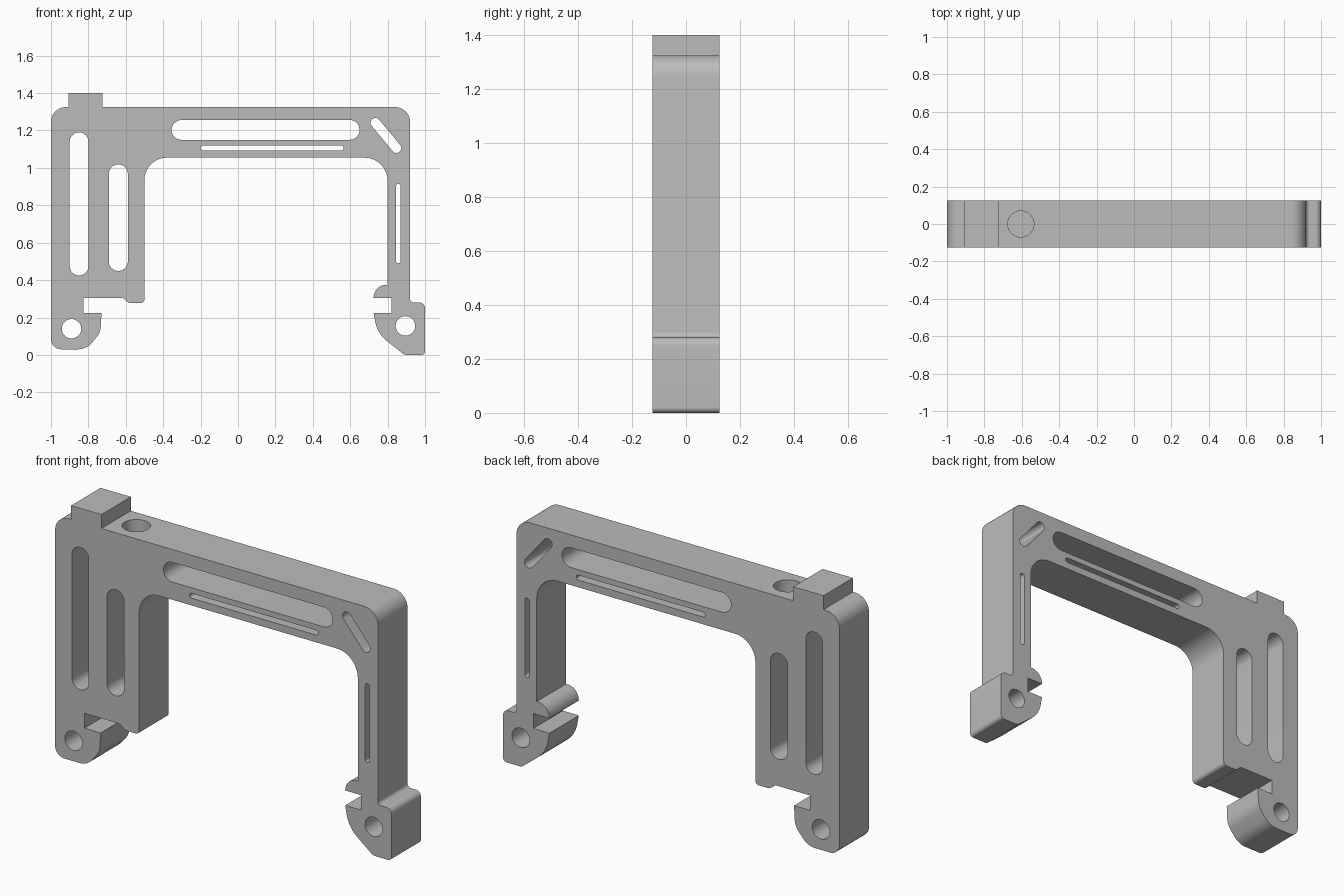
import bpy, bmesh, math
from mathutils import Vector, Matrix

cube = bpy.data.objects.get("Cube")
if cube:
    bpy.data.objects.remove(cube, do_unlink=True)

HALF = 0.125  # half of the frame depth

grey = bpy.data.materials.new("light grey")
grey.use_nodes = True
grey.diffuse_color = (0.5, 0.5, 0.5, 1)
grey.node_tree.nodes["Principled BSDF"].inputs["Base Color"].default_value = (0.5, 0.5, 0.5, 1)


def fillet(corners, steps=10):
    """Turn (x, z, radius) corners into a rounded outline."""
    out = []
    for i, (x, z, r) in enumerate(corners):
        p = Vector((x, z))
        if r == 0:
            out.append(p)
            continue
        a = (Vector(corners[i - 1][:2]) - p).normalized()
        b = (Vector(corners[(i + 1) % len(corners)][:2]) - p).normalized()
        half = a.angle(b) / 2
        centre = p + (a + b).normalized() * r / math.sin(half)
        start = p + a * r / math.tan(half) - centre
        end = p + b * r / math.tan(half) - centre
        sweep = math.atan2(start.x * end.y - start.y * end.x, start.dot(end))
        out += [centre + Matrix.Rotation(sweep * k / steps, 2) @ start for k in range(steps + 1)]
    return out


def slot(a, b, r, steps=16):
    """Outline of a round-ended slot from centre a to centre b."""
    a, b = Vector(a), Vector(b)
    ang = math.atan2(b.y - a.y, b.x - a.x)
    out = []
    for c, base in ((b, ang - math.pi / 2), (a, ang + math.pi / 2)):
        for k in range(steps + 1):
            t = base + math.pi * k / steps
            out.append(c + r * Vector((math.cos(t), math.sin(t))))
    return out


def circle(c, r, n=40):
    return [Vector(c) + r * Vector((math.cos(math.tau * k / n), math.sin(math.tau * k / n)))
            for k in range(n)]


def prism(name, outline, half):
    """Extrude an x-z outline along y."""
    bm = bmesh.new()
    face = bm.faces.new([bm.verts.new((p.x, -half, p.y)) for p in outline])
    ext = bmesh.ops.extrude_face_region(bm, geom=[face])
    verts = [v for v in ext["geom"] if isinstance(v, bmesh.types.BMVert)]
    bmesh.ops.translate(bm, verts=verts, vec=(0, 2 * half, 0))
    bmesh.ops.remove_doubles(bm, verts=bm.verts, dist=0.0005)
    bmesh.ops.recalc_face_normals(bm, faces=bm.faces)
    mesh = bpy.data.meshes.new(name)
    bm.to_mesh(mesh)
    bm.free()
    obj = bpy.data.objects.new(name, mesh)
    bpy.context.collection.objects.link(obj)
    return obj


# Frame outline, counter-clockwise from the lower left
outline = fillet([
    # left hook
    (-1, 0.03, 0.055), (-0.81, 0.03, 0.1), (-0.735, 0.12, 0.1), (-0.73, 0.225, 0),
    (-0.825, 0.225, 0), (-0.825, 0.305, 0),
    # left leg foot and inner opening
    (-0.615, 0.305, 0.03), (-0.585, 0.278, 0.02), (-0.5, 0.278, 0.02),
    (-0.5, 1.055, 0.12), (0.8, 1.055, 0.125),
    # right hook
    (0.8, 0.375, 0), (0.725, 0.375, 0.068), (0.725, 0.305, 0),
    (0.82, 0.305, 0), (0.82, 0.225, 0), (0.725, 0.225, 0),
    (0.745, 0.115, 0.17), (0.89, 0, 0.04), (1, 0, 0.02), (1, 0.28, 0.03), (0.92, 0.28, 0.02),
    # top edge with the square lug
    (0.92, 1.325, 0.08), (-0.725, 1.325, 0), (-0.725, 1.4, 0),
    (-0.905, 1.4, 0), (-0.905, 1.325, 0), (-1, 1.325, 0.08),
])
frame = prism("frame", outline, HALF)

# Slots and pin holes through the frame
openings = [
    slot((-0.85, 0.475), (-0.85, 1.14), 0.05),
    slot((-0.64, 0.5), (-0.64, 0.968), 0.051),
    slot((-0.302, 1.203), (0.597, 1.203), 0.053),
    slot((-0.187, 1.107), (0.552, 1.107), 0.013),
    slot((0.857, 0.503), (0.857, 0.902), 0.013),
    slot((0.735, 1.241), (0.847, 1.106), 0.026),
    circle((-0.89, 0.14), 0.052),
    circle((0.895, 0.155), 0.052),
]
cutters = [prism("opening_cutter", o, HALF + 0.1) for o in openings]

# Blind round hole in the top edge
bore = prism("bore_cutter", circle((0, 0), 0.07), 0.15)
bore.data.transform(Matrix.Translation((-0.605, 0, 1.325)) @ Matrix.Rotation(math.pi / 2, 4, "X"))
cutters.append(bore)

for cutter in cutters:
    cutter.hide_render = True
    mod = frame.modifiers.new("cut", "BOOLEAN")
    mod.operation = "DIFFERENCE"
    mod.solver = "EXACT"
    mod.object = cutter

# Bake the cuts and drop the cutters
graph = bpy.context.evaluated_depsgraph_get()
baked = bpy.data.meshes.new_from_object(frame.evaluated_get(graph))
frame.modifiers.clear()
frame.data = baked
for cutter in cutters:
    bpy.data.objects.remove(cutter, do_unlink=True)

baked.materials.clear()
baked.materials.append(grey)
bpy.ops.object.select_all(action="DESELECT")
frame.select_set(True)
bpy.context.view_layer.objects.active = frame
bpy.ops.object.shade_smooth_by_angle(angle=math.radians(30))
